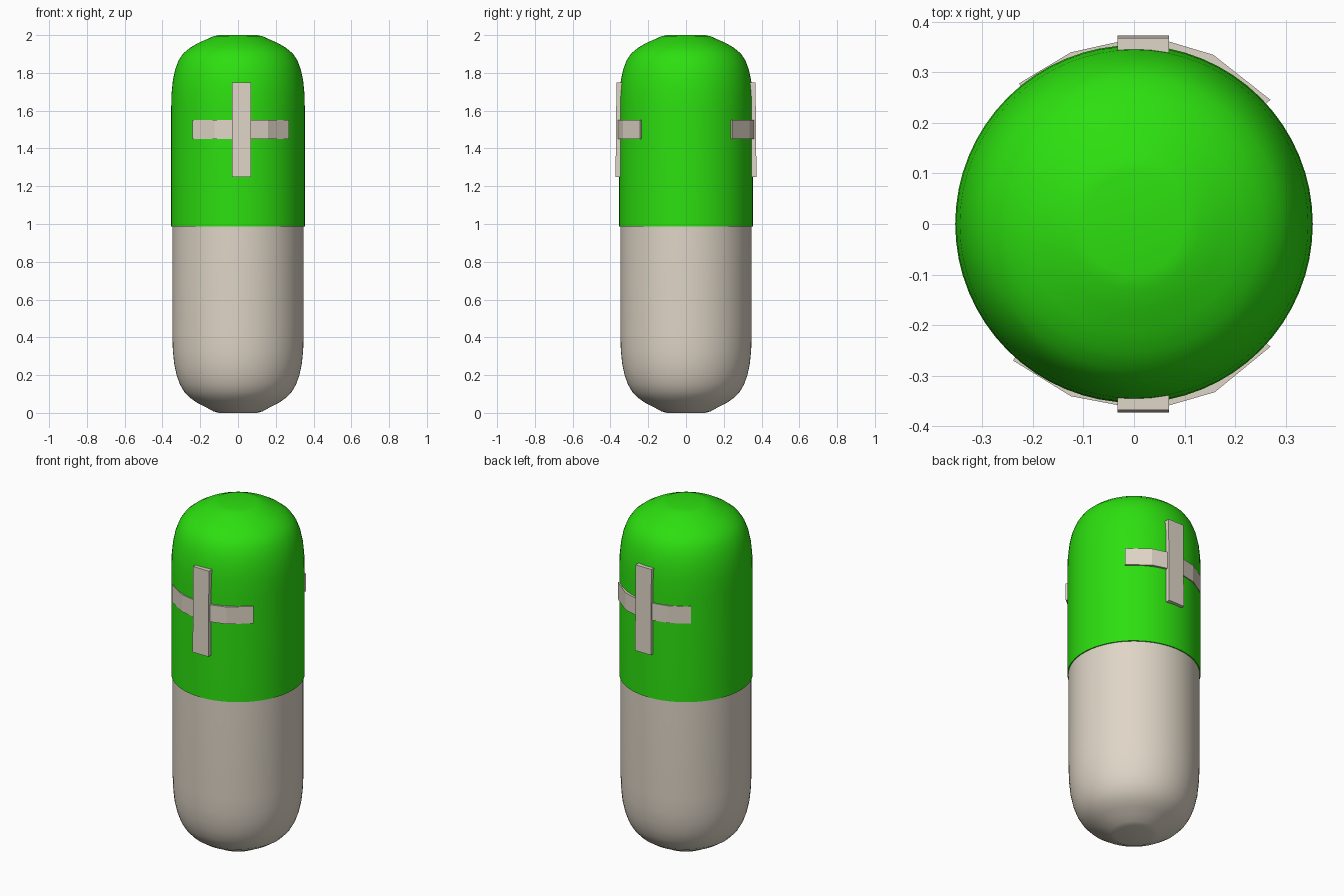
import bpy, bmesh, math

if "Cube" in bpy.data.objects:
    bpy.data.objects.remove(bpy.data.objects["Cube"])


def material(name, rgb):
    m = bpy.data.materials.new(name)
    m.diffuse_color = (*rgb, 1)
    m.use_nodes = True
    m.node_tree.nodes["Principled BSDF"].inputs["Base Color"].default_value = m.diffuse_color
    return m


GREEN = material("green", (0.026, 0.74, 0.005))
CREAM = material("cream", (0.74, 0.67, 0.57))


def finish(bm, name, mat, smooth=False):
    bmesh.ops.recalc_face_normals(bm, faces=bm.faces)
    me = bpy.data.meshes.new(name)
    bm.to_mesh(me)
    bm.free()
    ob = bpy.data.objects.new(name, me)
    bpy.context.collection.objects.link(ob)
    me.materials.append(mat)
    if smooth:
        bpy.ops.object.select_all(action='DESELECT')
        ob.select_set(True)
        bpy.context.view_layer.objects.active = ob
        bpy.ops.object.shade_smooth_by_angle(angle=math.radians(35))
    return ob


def lathe(name, profile, mat, n=64):
    bm = bmesh.new()
    rings = [[bm.verts.new((r * math.cos(2 * math.pi * i / n),
                            r * math.sin(2 * math.pi * i / n), z))
              for i in range(n)] for r, z in profile]
    for a, b in zip(rings, rings[1:]):
        for i in range(n):
            j = (i + 1) % n
            bm.faces.new((a[i], a[j], b[j], b[i]))
    bm.faces.new(rings[0])
    bm.faces.new(rings[-1])
    return finish(bm, name, mat, True)


def prism(name, outline, axis, lo, hi, mat):
    # Extrude a 2D outline along x (outline is y, z) or z (outline is x, y)
    bm = bmesh.new()
    place = (lambda p, t: (t, *p)) if axis == "x" else (lambda p, t: (*p, t))
    a = [bm.verts.new(place(p, lo)) for p in outline]
    b = [bm.verts.new(place(p, hi)) for p in outline]
    n = len(outline)
    for i in range(n):
        j = (i + 1) % n
        bm.faces.new((a[i], a[j], b[j], b[i]))
    bm.faces.new(a)
    bm.faces.new(b)
    return finish(bm, name, mat)


# Capsule halves: the green cap is slightly wider and overlaps the body
lathe("lower_shell", [(0.10, 0), (0.13, 0.008), (0.17, 0.03), (0.215, 0.053),
                      (0.255, 0.08), (0.285, 0.112), (0.308, 0.152),
                      (0.325, 0.2), (0.338, 0.26), (0.345, 0.33),
                      (0.348, 0.42), (0.348, 1.02)], CREAM)
lathe("upper_shell", [(0.335, 0.988), (0.354, 0.988), (0.354, 1.6),
                      (0.352, 1.69), (0.345, 1.76), (0.332, 1.82),
                      (0.314, 1.867), (0.29, 1.903), (0.255, 1.932),
                      (0.215, 1.956), (0.17, 1.976), (0.13, 1.994),
                      (0.10, 2.0)], GREEN)

# Cross on each side: a straight upright and a band bent around the cap
bands = {
    "front": [(-0.24, -0.27), (-0.125, -0.341), (-0.03, -0.359),
              (0.07, -0.359), (0.16, -0.333), (0.27, -0.243)],
    "back": [(-0.228, 0.278), (-0.125, 0.34), (-0.03, 0.361),
             (0.07, 0.361), (0.157, 0.335), (0.27, 0.246)],
}
for side, s in (("front", -1), ("back", 1)):
    outer = bands[side]
    inner = [(x * 0.94, y * 0.94) for x, y in reversed(outer)]
    prism(side + "_cross_band", outer + inner, "z", 1.45, 1.55, CREAM)
    upright = [(s * 0.34, 1.25), (s * 0.373, 1.25),
               (s * 0.368, 1.75), (s * 0.335, 1.75)]
    prism(side + "_cross_upright", upright, "x", -0.033, 0.069, CREAM)
